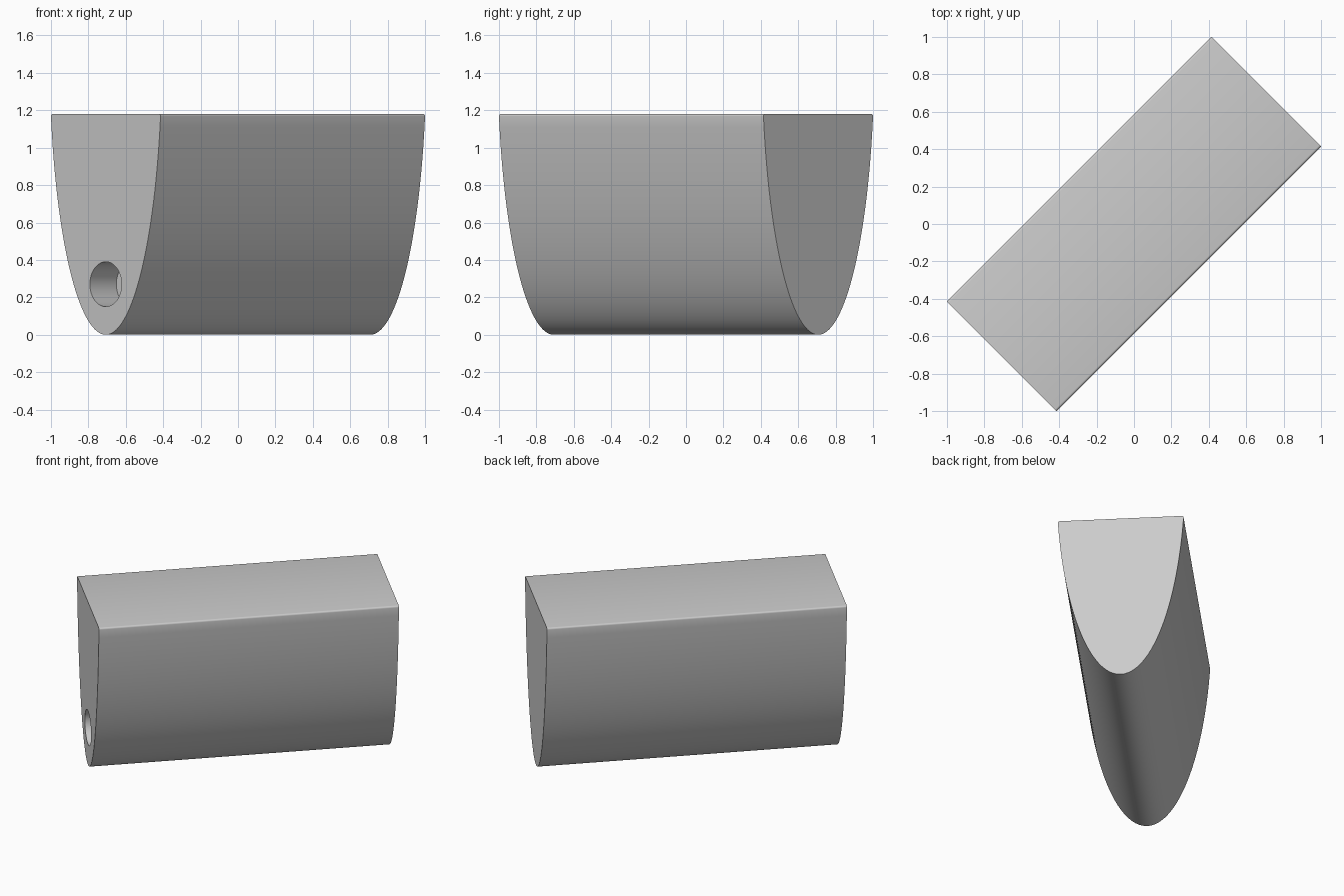
import bpy, bmesh, math
from mathutils import Matrix

old = bpy.data.objects.get("Cube")
if old:
    bpy.data.objects.remove(old, do_unlink=True)

HEIGHT, HALF_WIDTH, HALF_LENGTH = 1.18, 0.415, 1.0
AXIS_HEIGHT = 1.5          # tall semi-axis of the elliptical keel section
STEPS = 40
FILLET = 0.012

grey = bpy.data.materials.new("plain grey")
grey.use_nodes = True
colour = (0.6, 0.6, 0.6, 1)
grey.diffuse_color = colour
grey.node_tree.nodes["Principled BSDF"].inputs["Base Color"].default_value = colour


def half_width(z):
    curve = lambda h: math.sqrt(1 - (1 - h / AXIS_HEIGHT) ** 2)
    return HALF_WIDTH * curve(z) / curve(HEIGHT)


def make_object(name, bm):
    mesh = bpy.data.meshes.new(name)
    bmesh.ops.recalc_face_normals(bm, faces=bm.faces)
    bm.to_mesh(mesh)
    bm.free()
    mesh.materials.append(grey)
    obj = bpy.data.objects.new(name, mesh)
    bpy.context.collection.objects.link(obj)
    return obj


# Keel-shaped block: one half of the section, mirrored, then extruded lengthwise
heights = [(HEIGHT - FILLET) * (i / STEPS) ** 2 for i in range(STEPS + 1)]
side = [(half_width(z), z) for z in heights]
top_x = side[-1][0]
side += [(top_x - FILLET * (1 - math.cos(a)), HEIGHT - FILLET * (1 - math.sin(a)))
         for a in (math.pi * k / 8 for k in range(1, 5))]
section = side + [(-x, z) for x, z in reversed(side[1:])]

bm = bmesh.new()
end = bm.faces.new([bm.verts.new((x, -HALF_LENGTH, z)) for x, z in section])
grown = bmesh.ops.extrude_face_region(bm, geom=[end], use_keep_orig=True)
moved = [v for v in grown["geom"] if isinstance(v, bmesh.types.BMVert)]
bmesh.ops.translate(bm, verts=moved, vec=(0, 2 * HALF_LENGTH, 0))
block = make_object("keel_block", bm)

# Round blind hole in one end
bm = bmesh.new()
place = Matrix.Translation((0, -HALF_LENGTH, 0.27)) @ Matrix.Rotation(math.pi / 2, 4, "X")
bmesh.ops.create_cone(bm, cap_ends=True, segments=48, radius1=0.12, radius2=0.12,
                      depth=0.4, matrix=place)
cutter = make_object("hole_cutter", bm)
cutter.hide_render = True

bpy.context.view_layer.objects.active = block
cut = block.modifiers.new("hole", "BOOLEAN")
cut.operation = "DIFFERENCE"
cut.solver = "EXACT"
cut.object = cutter
bpy.ops.object.modifier_apply(modifier=cut.name)
bpy.data.objects.remove(cutter, do_unlink=True)

# Turn the block diagonal, with the hole facing front right
block.data.transform(Matrix.Rotation(-math.pi / 4, 4, "Z"))
bpy.ops.object.select_all(action="DESELECT")
block.select_set(True)
bpy.ops.object.shade_smooth_by_angle(angle=math.radians(30))
